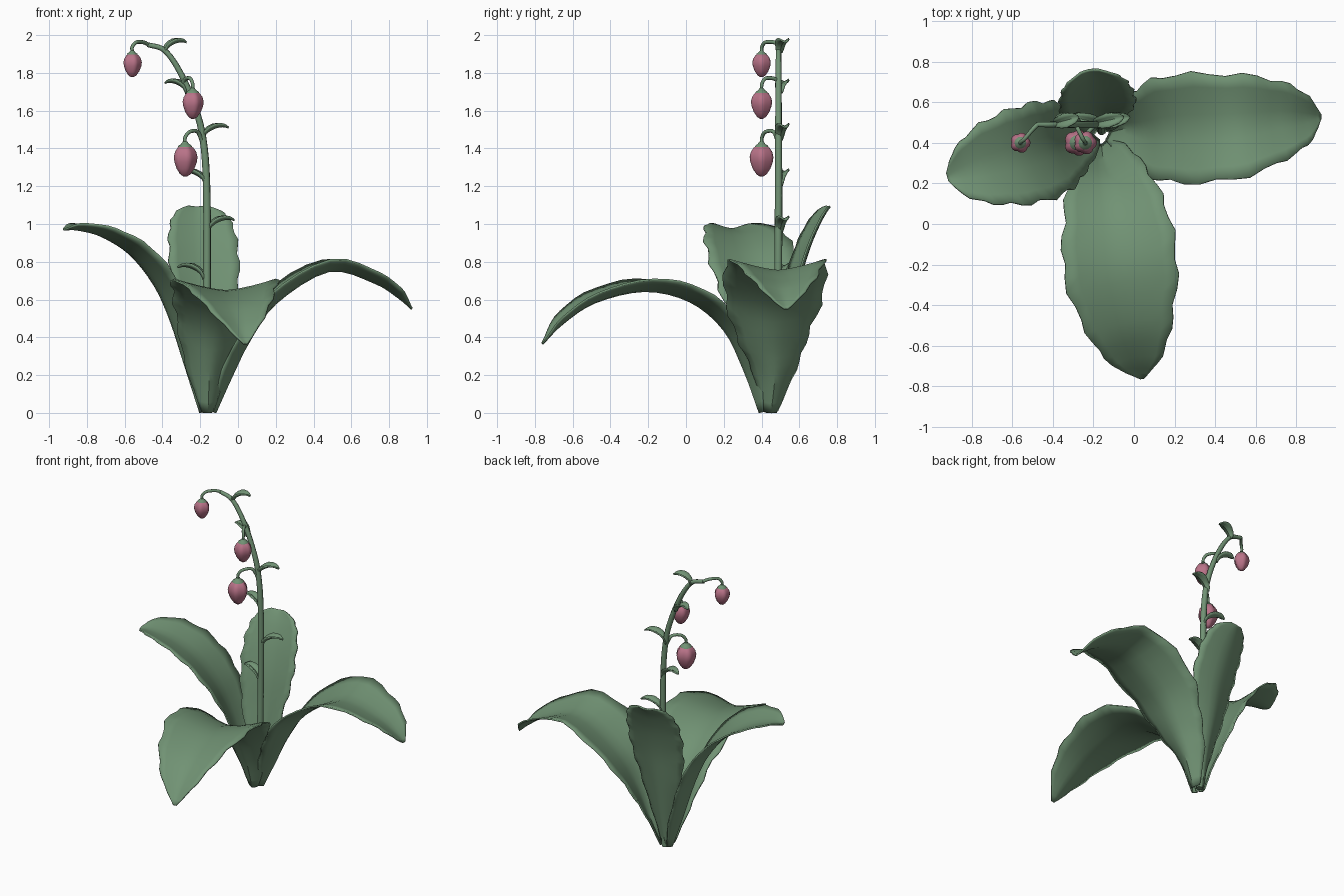
import bpy, bmesh, math
from mathutils import Vector

cube = bpy.data.objects.get("Cube")
if cube:
    bpy.data.objects.remove(cube, do_unlink=True)


def material(name, rgb):
    mat = bpy.data.materials.new(name)
    mat.use_nodes = True
    mat.diffuse_color = (*rgb, 1)
    bsdf = mat.node_tree.nodes["Principled BSDF"]
    bsdf.inputs["Base Color"].default_value = (*rgb, 1)
    bsdf.inputs["Roughness"].default_value = 0.7
    return mat


GREEN = material("leaf green", (0.165, 0.29, 0.175))
PINK = material("bud pink", (0.48, 0.17, 0.245))


def select_only(obj):
    bpy.ops.object.select_all(action='DESELECT')
    obj.select_set(True)
    bpy.context.view_layer.objects.active = obj


def finish(name, bm, mat, angle=40):
    bmesh.ops.recalc_face_normals(bm, faces=bm.faces)
    mesh = bpy.data.meshes.new(name)
    bm.to_mesh(mesh)
    bm.free()
    mesh.materials.append(mat)
    obj = bpy.data.objects.new(name, mesh)
    bpy.context.collection.objects.link(obj)
    select_only(obj)
    bpy.ops.object.shade_smooth_by_angle(angle=math.radians(angle))
    return obj


def smooth_path(points, steps):
    """Catmull-Rom resampling; works on vectors of any size."""
    pts = [Vector(p) for p in points]
    pts = [2 * pts[0] - pts[1]] + pts + [2 * pts[-1] - pts[-2]]
    out = []
    for a, b, c, d in zip(pts, pts[1:], pts[2:], pts[3:]):
        for i in range(steps):
            t = i / steps
            out.append(0.5 * (2 * b + (c - a) * t + (2 * a - 5 * b + 4 * c - d) * t * t
                              + (3 * b - a - 3 * c + d) * t ** 3))
    return out + [pts[-2]]


def leaf(name, stations, cup, wave, thickness, steps=4, across=4):
    """Channelled blade; each station is x, y, z of the midrib and a half width."""
    rows = smooth_path(stations, steps)
    mid = [r.to_3d() for r in rows]
    heading = mid[-1] - mid[0]
    side = Vector((heading.y, -heading.x, 0)).normalized()
    bm = bmesh.new()
    grid = []
    for i, row in enumerate(rows):
        tangent = mid[min(i + 1, len(mid) - 1)] - mid[max(i - 1, 0)]
        normal = side.cross(tangent).normalized()
        t = i / (len(rows) - 1)
        lift = cup * min(1, row[3] / (cup * 1.5)) * (1 - 0.75 * t ** 3)
        line = []
        for j in range(-across, across + 1):
            u = j / across
            ripple = wave * math.sin(i * 1.9 + (j > 0)) * abs(u) ** 3 * math.sin(math.pi * t)
            width = max(row[3], 0.002) + ripple
            line.append(bm.verts.new(mid[i] + side * u * width
                                     + normal * (lift * abs(u) ** 1.4 + ripple * 0.1)))
        grid.append(line)
    for lo, hi in zip(grid, grid[1:]):
        for j in range(2 * across):
            bm.faces.new((lo[j], lo[j + 1], hi[j + 1], hi[j]))
    obj = finish(name, bm, GREEN)
    solid = obj.modifiers.new("thickness", 'SOLIDIFY')
    solid.thickness = thickness
    solid.offset = 0


def tube(name, points, r0, r1, steps=5):
    curve = bpy.data.curves.new(name, 'CURVE')
    curve.dimensions = '3D'
    curve.bevel_depth = 1
    curve.bevel_resolution = 2
    curve.use_fill_caps = True
    pts = smooth_path(points, steps)
    spline = curve.splines.new('POLY')
    spline.points.add(len(pts) - 1)
    for i, (sp, p) in enumerate(zip(spline.points, pts)):
        sp.co = (*p, 1)
        sp.radius = r0 + (r1 - r0) * i / (len(pts) - 1)
    curve.materials.append(GREEN)
    obj = bpy.data.objects.new(name, curve)
    bpy.context.collection.objects.link(obj)
    select_only(obj)
    bpy.ops.object.convert(target='MESH')
    bpy.ops.object.shade_smooth_by_angle(angle=math.radians(50))


def lathe(name, centre, profile, mat, lobes=0.0, segments=20):
    bm = bmesh.new()
    rings = []
    for r, z in profile:
        ring = []
        for k in range(segments):
            a = math.tau * k / segments
            rr = r * (1 - lobes + lobes * 1.6 * abs(math.cos(2.5 * a)))
            ring.append(bm.verts.new(centre + Vector((rr * math.cos(a), rr * math.sin(a), z))))
        rings.append(ring)
    for lo, hi in zip(rings, rings[1:]):
        for k in range(segments):
            n = (k + 1) % segments
            bm.faces.new((lo[k], lo[n], hi[n], hi[k]))
    bm.faces.new(rings[0])
    bm.faces.new(rings[-1])
    finish(name, bm, mat)


# Four large leaves
leaf("front_leaf", [
    (-.16, .39, 0, .028), (-.15, .31, .22, .115), (-.125, .2, .44, .19), (-.09, .02, .59, .255),
    (-.065, -.22, .645, .28), (-.025, -.48, .585, .215), (.01, -.65, .475, .125),
    (.04, -.76, .365, .01),
], .072, .013, .01)
leaf("left_leaf", [
    (-.12, .45, 0, .035), (-.03, .47, .2, .115), (.06, .46, .38, .19), (.2, .47, .58, .26),
    (.48, .48, .75, .26), (.72, .51, .69, .19), (.85, .52, .61, .105), (.92, .53, .55, .01),
], .07, .013, .01)
leaf("right_leaf", [
    (-.2, .44, 0, .035), (-.28, .42, .25, .115), (-.35, .4, .48, .18), (-.43, .37, .67, .23),
    (-.56, .33, .835, .24), (-.72, .29, .935, .205), (-.85, .25, .97, .125), (-.92, .23, .97, .02),
], .058, .013, .01)
leaf("back_leaf", [
    (-.17, .47, 0, .03), (-.17, .515, .25, .09), (-.18, .56, .5, .145), (-.18, .6, .7, .18),
    (-.19, .65, .87, .185), (-.2, .7, .99, .165), (-.21, .735, 1.055, .12),
    (-.22, .76, 1.09, .045),
], .045, .009, .01)

# Arching flower stem, ending in the stalk of the top bud
tube("stem", [
    (-.16, .46, 0), (-.165, .485, .5), (-.165, .49, 1.15), (-.185, .49, 1.45), (-.235, .49, 1.64),
    (-.31, .49, 1.81), (-.39, .49, 1.92), (-.48, .49, 1.95),
], .023, .013)

# Small bracts alternating along the stem
for n, (x, z, d) in enumerate([
        (-.18, .70, -1), (-.16, .95, 1), (-.17, 1.2, -1),
        (-.19, 1.44, 1), (-.275, 1.69, -1), (-.385, 1.905, 1)]):
    size = 1 if n < 4 else .8
    shape = [(0, 0, .014), (.02, .04, .026), (.065, .068, .033), (.11, .077, .026),
             (.14, .07, .004)]
    leaf(f"bract_{n + 1}", [(x + d * size * a, .497 + a * .22, z + size * b, w)
                            for a, b, w in shape], .028, .002, .009, 2, 2)

# Hanging buds, each with a curved stalk and a green cap
BUD = [(.13, -.54), (.42, -.47), (.74, -.29), (.95, -.07), (1, .09), (.9, .25), (.66, .39),
       (.3, .46)]
CAP = [(.62, .41), (.55, .46), (.36, .5), (.2, .58)]
for n, (x, z, r, h, sx, sz) in enumerate([
        (-.28, 1.34, .062, .165, -.185, 1.42),
        (-.24, 1.635, .055, .145, -.29, 1.75),
        (-.56, 1.845, .048, .125, -.475, 1.95)]):
    centre = Vector((x, .40, z))
    top = z + h * .53
    peak = max(top, sz) + (.06, .02, .012)[n]
    lathe(f"bud_{n + 1}", centre, [(r * a, h * b) for a, b in BUD], PINK, .1)
    lathe(f"bud_cap_{n + 1}", centre, [(r * a, h * b) for a, b in CAP], GREEN, 0, 10)
    tube(f"bud_stalk_{n + 1}", [
        (sx, .49, sz), (sx * .7 + x * .3, .465, peak), (sx * .25 + x * .75, .42, peak),
        (x, .402, (top + peak) / 2), (x, .40, top)], .011, .009)
